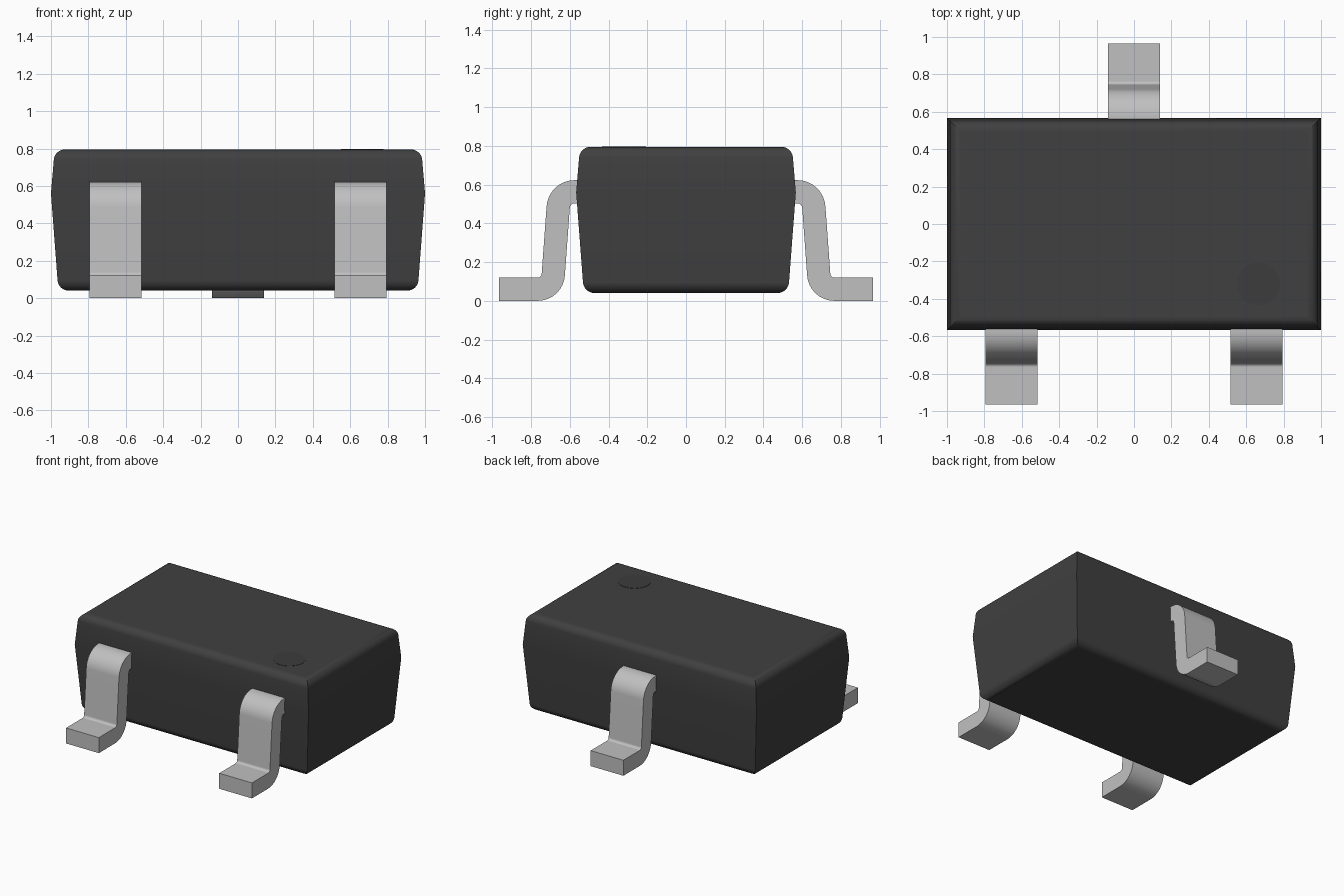
import bpy, bmesh, math

if "Cube" in bpy.data.objects:
    bpy.data.objects.remove(bpy.data.objects["Cube"], do_unlink=True)


def material(name, value):
    m = bpy.data.materials.new(name)
    m.use_nodes = True
    col = (value, value, value, 1)
    m.diffuse_color = col
    m.node_tree.nodes["Principled BSDF"].inputs["Base Color"].default_value = col
    return m


PLASTIC = material("dark grey plastic", 0.051)
DOT = material("darker grey mark", 0.045)
METAL = material("light grey metal", 0.527)


def finish(name, bm, mat):
    """Turn a bmesh into a smooth-shaded object with sharp edges kept."""
    bmesh.ops.recalc_face_normals(bm, faces=bm.faces)
    me = bpy.data.meshes.new(name)
    bm.to_mesh(me)
    bm.free()
    me.materials.append(mat)
    ob = bpy.data.objects.new(name, me)
    bpy.context.collection.objects.link(ob)
    bpy.ops.object.select_all(action='DESELECT')
    ob.select_set(True)
    bpy.context.view_layer.objects.active = ob
    bpy.ops.object.shade_smooth_by_angle(angle=math.radians(30))
    wn = ob.modifiers.new("Flat face normals", 'WEIGHTED_NORMAL')
    wn.keep_sharp = True
    return ob


def arc(cx, cz, r, a0, a1, n=8):
    angles = [math.radians(a0 + (a1 - a0) * i / n) for i in range(n + 1)]
    return [(cx + r * math.cos(a), cz + r * math.sin(a)) for a in angles]


# Body: rectangular rings following a drafted, rounded side profile
side = (arc(-0.095, 0.10, 0.06, -90, -4) + [(0, 0.56)]
        + arc(-0.075, 0.735, 0.06, 4, 90))
bm = bmesh.new()
rings = []
for d, z in side:
    x, y = 1 + d, 0.567 + d
    rings.append([bm.verts.new((sx * x, sy * y, z))
                  for sx, sy in ((-1, -1), (1, -1), (1, 1), (-1, 1))])
for lo, hi in zip(rings, rings[1:]):
    for i in range(4):
        j = (i + 1) % 4
        bm.faces.new((lo[i], lo[j], hi[j], hi[i]))
bm.faces.new(rings[0][::-1])
bm.faces.new(rings[-1])
finish("body", bm, PLASTIC)

# Orientation mark on the top face
bm = bmesh.new()
bmesh.ops.create_cone(bm, cap_ends=True, segments=48, radius1=0.114,
                      radius2=0.114, depth=0.006)
bmesh.ops.translate(bm, verts=bm.verts, vec=(0.665, -0.32, 0.794))
finish("orientation_mark", bm, DOT)

# Leads: gull-wing outline extruded across the width
outline = ([(0.45, 0.503)] + arc(0.575, 0.478, 0.025, 90, 3)
           + arc(0.765, 0.14, 0.14, 183, 270) + [(0.965, 0), (0.965, 0.12)]
           + arc(0.765, 0.14, 0.02, 270, 183)
           + arc(0.575, 0.478, 0.145, 3, 90) + [(0.45, 0.623)])


def lead(name, cx, direction):
    bm = bmesh.new()
    face = bm.faces.new([bm.verts.new((cx - 0.14, direction * y, z))
                         for y, z in outline])
    ext = bmesh.ops.extrude_face_region(bm, geom=[face])
    moved = [g for g in ext["geom"] if isinstance(g, bmesh.types.BMVert)]
    bmesh.ops.translate(bm, verts=moved, vec=(0.28, 0, 0))
    finish(name, bm, METAL)


lead("front_right_lead", -0.655, -1)
lead("front_left_lead", 0.655, -1)
lead("back_lead", 0, 1)
